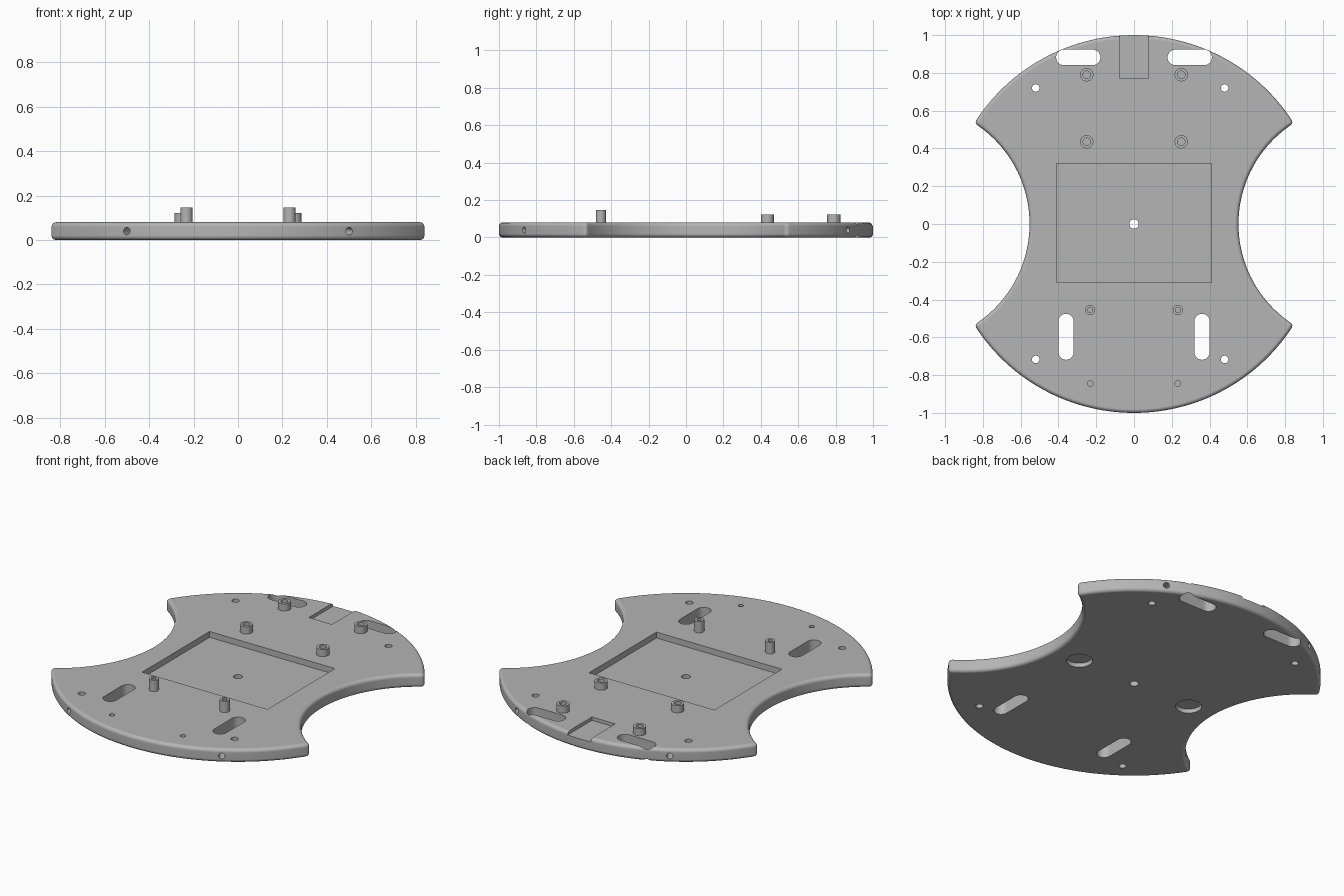
import bpy, bmesh
from math import sin, cos, pi, atan2, sqrt
from mathutils import Matrix, Vector

cube = bpy.data.objects.get("Cube")
if cube:
    bpy.data.objects.remove(cube, do_unlink=True)

THICK = 0.08
NOTCH_X, NOTCH_R = 1.186, 0.633

grey = bpy.data.materials.new("plain grey")
grey.use_nodes = True
colour = (0.46, 0.46, 0.46, 1)
grey.diffuse_color = colour
grey.node_tree.nodes["Principled BSDF"].inputs["Base Color"].default_value = colour


def make_object(name, bm):
    bmesh.ops.recalc_face_normals(bm, faces=bm.faces[:])
    mesh = bpy.data.meshes.new(name)
    bm.to_mesh(mesh)
    bm.free()
    mesh.materials.append(grey)
    obj = bpy.data.objects.new(name, mesh)
    bpy.context.collection.objects.link(obj)
    return obj


def prism(name, outline, z0, z1):
    """Extrude a flat outline from z0 to z1."""
    bm = bmesh.new()
    face = bm.faces.new([bm.verts.new((x, y, z0)) for x, y in outline])
    top = bmesh.ops.extrude_face_region(bm, geom=[face])["geom"]
    verts = [v for v in top if isinstance(v, bmesh.types.BMVert)]
    bmesh.ops.translate(bm, verts=verts, vec=(0, 0, z1 - z0))
    return make_object(name, bm)


def arc(cx, cy, r, a0, a1, n):
    return [(cx + r * cos(a0 + (a1 - a0) * i / n),
             cy + r * sin(a0 + (a1 - a0) * i / n)) for i in range(n + 1)]


def disc(name, x, y, r, z0, z1, n=32):
    return prism(name, arc(x, y, r, 0, 2 * pi, n)[:-1], z0, z1)


def box(name, x0, x1, y0, y1, z0, z1):
    return prism(name, [(x0, y0), (x1, y0), (x1, y1), (x0, y1)], z0, z1)


def slot(name, x, y, half_length, r, turn, z0, z1):
    ends = arc(half_length, 0, r, -pi / 2, pi / 2, 12)
    ends += arc(-half_length, 0, r, pi / 2, 3 * pi / 2, 12)
    c, s = cos(turn), sin(turn)
    return prism(name, [(x + c * u - s * v, y + s * u + c * v) for u, v in ends], z0, z1)


def apply_modifiers(obj):
    graph = bpy.context.evaluated_depsgraph_get()
    graph.update()
    mesh = bpy.data.meshes.new_from_object(obj.evaluated_get(graph))
    obj.modifiers.clear()
    obj.data = mesh


def cut(target, cutter):
    mod = target.modifiers.new("cut", "BOOLEAN")
    mod.operation, mod.solver, mod.object = "DIFFERENCE", "EXACT", cutter
    apply_modifiers(target)
    bpy.data.objects.remove(cutter, do_unlink=True)


def smooth(obj):
    bpy.ops.object.select_all(action="DESELECT")
    obj.select_set(True)
    bpy.context.view_layer.objects.active = obj
    bpy.ops.object.shade_smooth_by_angle(angle=pi / 6)
    mod = obj.modifiers.new("weighted normals", "WEIGHTED_NORMAL")
    mod.keep_sharp = True


# Round plate with a circular notch on each side and rounded edges
tip_x = (1 + NOTCH_X ** 2 - NOTCH_R ** 2) / (2 * NOTCH_X)
tip_y = sqrt(1 - tip_x ** 2)
rim = atan2(tip_y, tip_x)
bite = atan2(tip_y, tip_x - NOTCH_X)
outline = arc(0, 0, 1, rim, pi - rim, 64)[:-1]
outline += arc(-NOTCH_X, 0, NOTCH_R, pi - bite, bite - pi, 40)[:-1]
outline += arc(0, 0, 1, pi + rim, 2 * pi - rim, 64)[:-1]
outline += arc(NOTCH_X, 0, NOTCH_R, 2 * pi - bite, bite, 40)[:-1]
plate = prism("base_plate", outline, 0, THICK)
bevel = plate.modifiers.new("rounded edges", "BEVEL")
bevel.width, bevel.segments = 0.02, 5
bevel.limit_method, bevel.angle_limit = "ANGLE", pi / 6
apply_modifiers(plate)

# Square pocket in the middle and shallow recess at the back rim
cut(plate, box("pocket", -0.41, 0.41, -0.31, 0.32, 0.045, 0.2))
cut(plate, box("back_recess", -0.076, 0.076, 0.77, 1.1, 0.06, 0.2))

# Through holes
cut(plate, disc("centre_hole", 0, 0, 0.025, -0.1, 0.2))
for x in (-0.52, 0.48):
    for y in (-0.717, 0.72):
        cut(plate, disc("corner_hole", x, y, 0.02, -0.1, 0.2))

for side in (-1, 1):
    # Long slots, lengthwise at the front and crosswise at the back
    cut(plate, slot("front_slot", side * 0.36, -0.597, 0.082, 0.04, pi / 2, -0.1, 0.2))
    cut(plate, slot("back_slot", side * 0.295, 0.882, 0.076, 0.0415, 0, -0.1, 0.2))
    # Blind holes from above and below
    cut(plate, disc("front_blind_hole", side * 0.232, -0.845, 0.015, 0.03, 0.2))
    cut(plate, disc("underside_hole", side * 0.382, 0, 0.07, -0.1, 0.025))
    # Radial screw holes in the rim
    for end in (-1, 1):
        hole = disc("rim_hole", 0, 0, 0.017, -0.1, 0.1, 20)
        out = Vector((side * 0.5, end * sin(pi / 3), 0))
        turn = out.to_track_quat("Z", "Y").to_matrix().to_4x4()
        hole.data.transform(Matrix.Translation(out + Vector((0, 0, 0.04))) @ turn)
        cut(plate, hole)
smooth(plate)


# Hollow standoffs
def standoff(name, x, y, r, bore, top):
    post = disc(name, x, y, r, THICK - 0.01, top)
    cut(post, disc("bore", x, y, bore, THICK + 0.004, top + 0.1))
    smooth(post)


for side, label in ((-1, "right"), (1, "left")):
    standoff("front_standoff_" + label, side * 0.232, -0.455, 0.027, 0.013, 0.147)
    standoff("middle_standoff_" + label, side * 0.25, 0.435, 0.035, 0.02, 0.122)
    standoff("back_standoff_" + label, side * 0.25, 0.79, 0.035, 0.02, 0.122)
